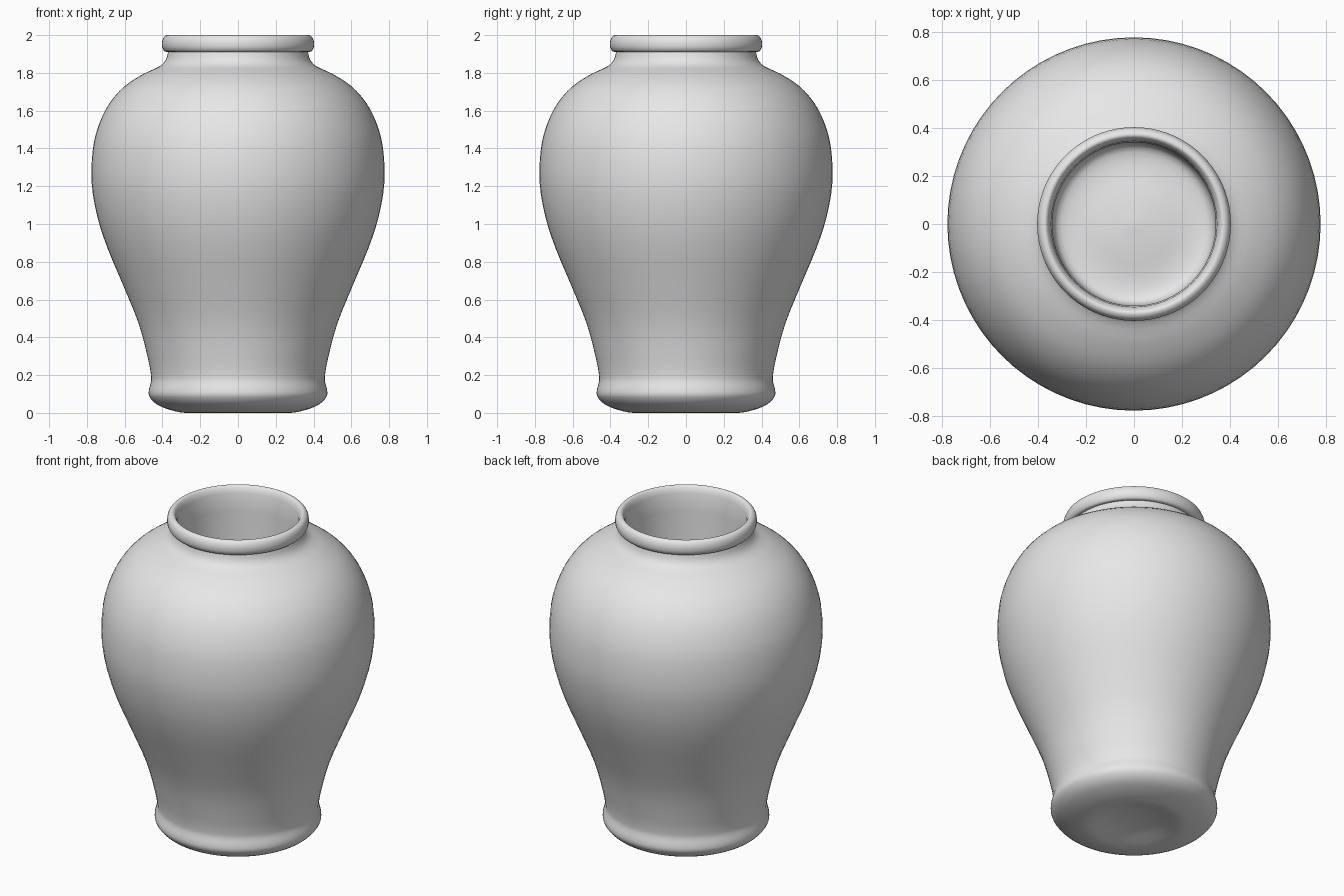
import bpy
import bmesh
import math
from mathutils import Vector

cube = bpy.data.objects.get("Cube")
if cube:
    bpy.data.objects.remove(cube, do_unlink=True)

SEGMENTS = 72
STEPS = 3


def make_material(name, colour):
    mat = bpy.data.materials.new(name)
    mat.use_nodes = True
    mat.diffuse_color = colour
    mat.node_tree.nodes["Principled BSDF"].inputs["Base Color"].default_value = colour
    return mat


def smooth_path(points):
    """Pass a smooth curve through (radius, height) points."""
    pts = [Vector(p) for p in points]
    ext = [pts[0]] + pts + [pts[-1]]
    path = []
    for a, b, c, d in zip(ext, ext[1:], ext[2:], ext[3:]):
        for i in range(STEPS):
            t = i / STEPS
            path.append(0.5 * (2 * b + (c - a) * t + (2 * a - 5 * b + 4 * c - d) * t ** 2
                               + (3 * b - a - 3 * c + d) * t ** 3))
    return path + [pts[-1]]


def lathe(name, path, mat):
    """Turn a profile around the z axis."""
    bm = bmesh.new()
    verts = [bm.verts.new((max(p.x, 0), 0, p.y)) for p in path]
    edges = [bm.edges.new(pair) for pair in zip(verts, verts[1:])]
    bmesh.ops.spin(bm, geom=verts + edges, cent=(0, 0, 0), axis=(0, 0, 1),
                   angle=math.tau, steps=SEGMENTS, use_merge=True)
    bmesh.ops.remove_doubles(bm, verts=bm.verts, dist=0.0001)
    bmesh.ops.recalc_face_normals(bm, faces=bm.faces)
    mesh = bpy.data.meshes.new(name)
    bm.to_mesh(mesh)
    bm.free()
    mesh.materials.append(mat)
    obj = bpy.data.objects.new(name, mesh)
    bpy.context.collection.objects.link(obj)
    bpy.ops.object.select_all(action="DESELECT")
    obj.select_set(True)
    bpy.context.view_layer.objects.active = obj
    bpy.ops.object.shade_smooth_by_angle(angle=math.radians(40))
    return obj


grey = make_material("plain grey clay", (0.8, 0.8, 0.8, 1))

# Dimpled underside and rolled foot
foot = [(0, 0.04), (0.12, 0.03), (0.22, 0.008), (0.28, 0), (0.36, 0.016),
        (0.43, 0.045), (0.468, 0.085), (0.472, 0.12), (0.461, 0.165)]
# Tapered body, belly, shoulder and neck
body = [(0.461, 0.2), (0.475, 0.28), (0.525, 0.47), (0.61, 0.68), (0.69, 0.87),
        (0.745, 1.04), (0.775, 1.22), (0.768, 1.4), (0.735, 1.53), (0.68, 1.64),
        (0.6, 1.73), (0.5, 1.795), (0.415, 1.835), (0.382, 1.87), (0.37, 1.912)]
# Rolled rim
rim = [(0.37, 1.912), (0.388, 1.914), (0.401, 1.935), (0.402, 1.965),
       (0.392, 1.99), (0.375, 2), (0.362, 1.996), (0.352, 1.98)]
# Straight bore with a gently domed floor
bore = [(0.345, 1.96), (0.34, 1.85), (0.34, 0.16)]
floor = [(0.34, 0.16), (0.32, 0.1), (0.24, 0.085), (0.12, 0.1), (0, 0.11)]

profile = (smooth_path(foot + body) + smooth_path(rim)
           + [Vector(p) for p in bore] + smooth_path(floor))
lathe("vase", profile, grey)
